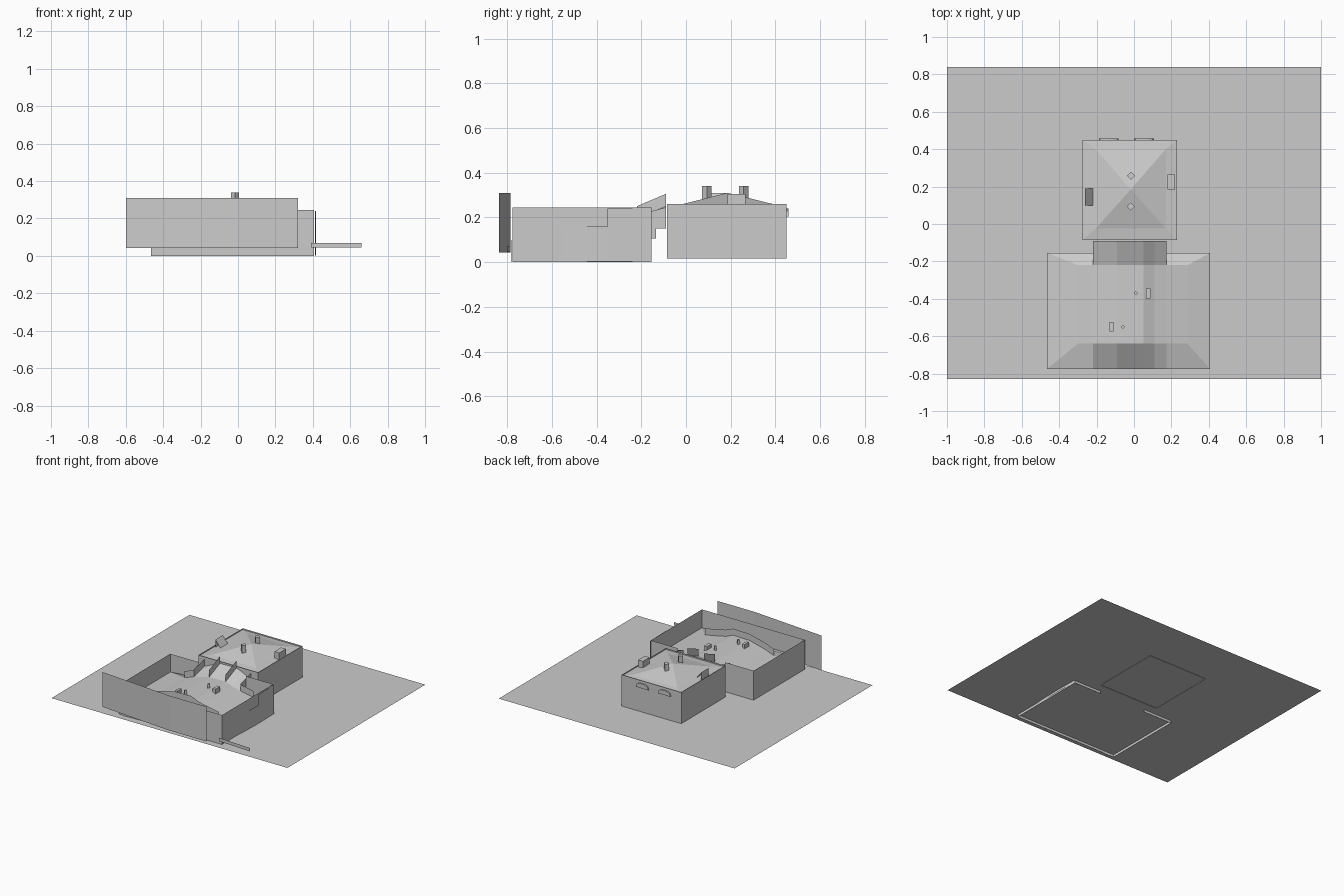
import bpy, math

if "Cube" in bpy.data.objects:
    bpy.data.objects.remove(bpy.data.objects["Cube"])

def mesh(name, polys):
    """Build an object out of loose polygons, each a list of points."""
    verts, faces = [], []
    for p in polys:
        faces.append(list(range(len(verts), len(verts) + len(p))))
        verts += p
    me = bpy.data.meshes.new(name)
    me.from_pydata(verts, [], faces)
    ob = bpy.data.objects.new(name, me)
    bpy.context.collection.objects.link(ob)
    return ob

def wall(a, b, z0, z1):
    """Upright sheet between two plan points."""
    return [(*a, z0), (*b, z0), (*b, z1), (*a, z1)]

def run(points, z0, z1):
    return [wall(a, b, z0, z1) for a, b in zip(points, points[1:])]

def strip(line, h):
    """Low parapet standing on a sloping 3D line."""
    return [[a, b, (b[0], b[1], b[2] + h), (a[0], a[1], a[2] + h)]
            for a, b in zip(line, line[1:])]

def block(name, x, y, z, sx, sy, sz, turn=0):
    bpy.ops.mesh.primitive_cube_add(size=1, location=(x, y, z + sz / 2),
                                    rotation=(0, 0, turn))
    ob = bpy.context.object
    ob.name = name
    ob.scale = (sx, sy, sz)
    return ob

# Ground sheet
G = 0.02
mesh("ground", [[(-1, -.83, G), (1, -.83, G), (1, .84, G), (-1, .84, G)]])

# Front hall: outer walls, open at the back where the link joins
X0, X1, Y0, Y1 = -.465, .407, -.775, -.155
L, R = -.22, .175
mesh("hall_walls", run([(L, Y1), (X0, Y1), (X0, Y0), (X1, Y0), (X1, Y1), (R, Y1)],
                       0, .245))
mesh("hall_side_panels", run([(.412, -.155), (.416, -.35)], .003, .24)
     + run([(.416, -.35), (.411, -.55)], .003, .16))
mesh("hall_front_door", [wall((-.43, -.78), (-.37, -.778), 0, .10)])

# Hall roof: arched middle with slopes falling to the walls
E = .105
FY, BY = -.64, -.22
prof = [(-.30, .13), (L, .16), (-.09, .192), (.05, .195), (.11, .17), (R, .155), (.285, .135)]
front = [(x, FY, z) for x, z in prof]
back = [(x, BY, z) for x, z in prof]
roof = [[a, b, d, c] for a, b, c, d in zip(front, front[1:], back, back[1:])]
eave = [X0] + [x for x, z in prof[1:-1]] + [X1]
for i in range(len(prof) - 1):
    roof.append([(eave[i], Y0, E), (eave[i + 1], Y0, E), front[i + 1], front[i]])
roof += [[(X0, Y1, E), (X0, Y0, E), front[0], back[0]],
         [(X1, Y0, E), (X1, Y1, E), back[-1], front[-1]],
         [(X0, Y1, E), back[0], back[1], (L, Y1, E)],
         [(X1, Y1, E), (R, Y1, E), back[-2], back[-1]]]
mesh("hall_roof", roof)
mesh("hall_front_parapet", strip(front, .05))
mesh("hall_back_parapets", strip(back[:2], .05) + strip(back[-2:], .05))

# Link roof rising to the rear building, with fins along it
LY = -.09
rise = [(x, LY, z + .055 if abs(x + .02) < .14 else .19) for x, z in prof[1:-1]]
low = back[1:-1]
mesh("link_roof", [[a, b, d, c] for a, b, c, d in zip(low, low[1:], rise, rise[1:])])
fins = []
for i in (0, 1, 2, 4):
    fins += strip([low[i], rise[i]], .055)
mesh("link_fins", fins)
mesh("link_side_walls", [[(x, -.22, .105), (x, -.135, .105), (x, -.135, .15),
                          (x, LY, .15), (x, LY, .19), (x, -.22, .157)] for x in (L, R)])

# Small roof vents on the hall
block("hall_vent_right", .077, -.372, .165, .025, .055, .05)
block("hall_vent_left", -.12, -.55, .165, .02, .05, .05)
for i, (x, y) in enumerate([(.01, -.37), (-.06, -.55)]):
    block(f"hall_chimney_{i}", x, y, .18, .016, .016, .045, math.pi / 4)

# Rear building: walls, gutter and pyramid roof
a, b, c, d = -.275, .23, -.085, .45
mesh("house_walls", run([(a, c), (b, c), (b, d), (a, d), (a, c)], .017, .26))
outer = [(a, c, .25), (b, c, .25), (b, d, .25), (a, d, .25)]
inner = [(-.205, -.025, .257), (.17, -.025, .257), (.17, .40, .257), (-.205, .40, .257)]
apex = (-.017, .185, .31)
tiles = []
for i in range(4):
    j = (i + 1) % 4
    tiles += [[outer[i], outer[j], inner[j], inner[i]], [inner[i], inner[j], apex]]
mesh("house_roof", tiles)
for i, y in enumerate((.093, .258)):
    block(f"house_chimney_{i}", -.017, y, .26, .03, .03, .08, math.pi / 4)

# Roof dormers on the two sides
mesh("dormer_left", [wall((-.262, .10), (-.262, .19), .25, .31),
                     [(-.262, .10, .31), (-.262, .19, .31), (-.22, .19, .257), (-.22, .10, .257)]])
block("dormer_right", .20, .225, .25, .04, .08, .055)

# Arched windows on the back wall
def arch(name, x, w):
    n = 6
    edge = [(x + w * math.cos(math.pi * k / n), .205 + .035 * math.sin(math.pi * k / n) ** .6
             if 0 < k < n else .205) for k in range(n + 1)]
    face = [(px, .458, pz) for px, pz in edge]
    sides = [[(p[0], .45, p[1]), (q[0], .45, q[1]), (q[0], .458, q[1]), (p[0], .458, p[1])]
             for p, q in zip(edge, edge[1:] + edge[:1])]
    mesh(name, [face] + sides)

arch("back_window_left", -.135, .053)
arch("back_window_right", .053, .053)

# Free-standing screens and low fence in front
mesh("front_screens", run([(-.60, -.785), (0, -.837), (.32, -.837)], .043, .31))
mesh("low_fence", [wall((.39, -.785), (.66, -.80), .045, .07)])
